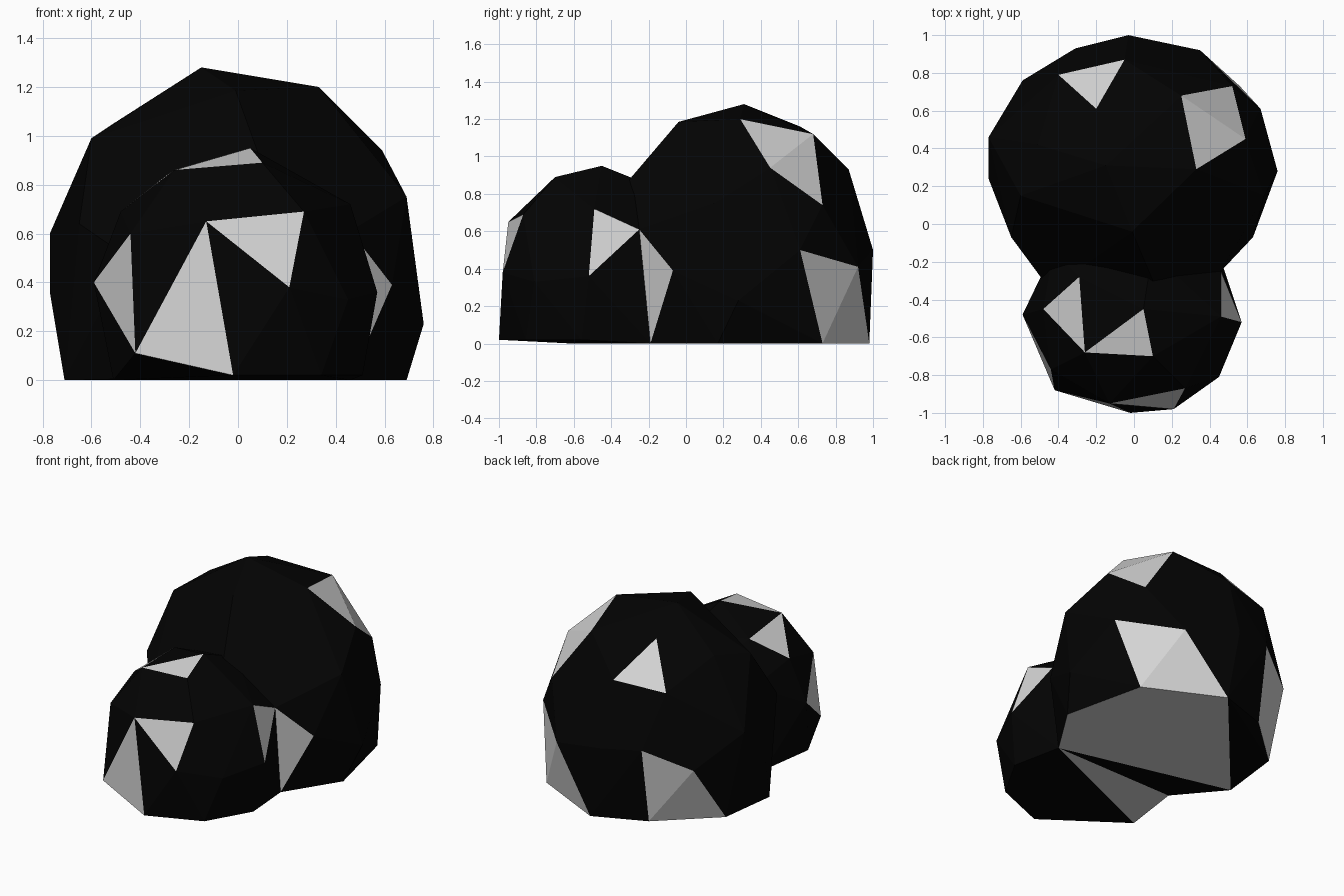
import bpy
import bmesh
from mathutils import Vector, Matrix

default_cube = bpy.data.objects.get("Cube")
if default_cube:
    bpy.data.objects.remove(default_cube, do_unlink=True)


def make_material(name, value):
    material = bpy.data.materials.new(name)
    material.use_nodes = True
    colour = (value, value, value, 1)
    material.diffuse_color = colour
    shader = material.node_tree.nodes["Principled BSDF"]
    shader.inputs["Base Color"].default_value = colour
    shader.inputs["Roughness"].default_value = 1
    return material


black_stone = make_material("black stone", .001)
grey_facet = make_material("grey facet", .66)


def sphere_points(center, radius):
    """Corner points of a low-poly ball."""
    ball = bmesh.new()
    bmesh.ops.create_icosphere(ball, subdivisions=2, radius=radius,
                               matrix=Matrix.Translation(center))
    points = [v.co.copy() for v in ball.verts]
    ball.free()
    return points


def build_boulder(name, center, radius, facets, corners, spacing):
    """Convex boulder: chosen grey facets and corners, rounded out by a ball."""
    bm = bmesh.new()
    lookup = {}
    for point in [p for facet in facets for p in facet] + corners:
        if point not in lookup:
            lookup[point] = bm.verts.new(point)
    anchors = [Vector(p) for p in lookup]
    for point in sphere_points(center, radius):
        clear = min((point - a).length for a in anchors) > spacing
        if clear and point.z > .12:
            bm.verts.new(point)

    bmesh.ops.convex_hull(bm, input=list(bm.verts))
    groups = [{lookup[p] for p in facet} for facet in facets]
    for face in bm.faces:
        face.material_index = int(any(set(face.verts) <= g for g in groups))
        face.smooth = False
    loose = [v for v in bm.verts if not v.link_faces]
    bmesh.ops.delete(bm, geom=loose, context='VERTS')
    bmesh.ops.recalc_face_normals(bm, faces=list(bm.faces))

    mesh = bpy.data.meshes.new(name)
    bm.to_mesh(mesh)
    bm.free()
    mesh.materials.append(black_stone)
    mesh.materials.append(grey_facet)
    boulder = bpy.data.objects.new(name, mesh)
    bpy.context.collection.objects.link(boulder)
    return boulder


# Corners where the two boulders meet
seam_top = (.46, -.25, .61)
seam_foot = (.46, -.19, 0)
seam_left = (-.46, -.21, .005)

# Large rear boulder
back_foot = (.05, .98, 0)
left_foot = (.56, .73, 0)
large_facets = [
    [(.33, .29, 1.2), (.25, .68, 1.12), (.52, .73, .74), (.59, .45, .94)],
    [(-.4, .79, .9), (-.05, .87, .93), (-.2, .61, 1.16)],
    [(-.31, .85, .01), (-.67, .52, .01), (-.31, .93, .53), (-.59, .76, .4)],
    [(.67, .61, .5), (.35, .92, .41), back_foot, left_foot],
    [seam_top, (.63, -.07, .39), seam_foot],
    [left_foot, back_foot, (-.71, .1, 0), seam_foot, (.69, .17, 0)],
]
large_corners = [
    seam_left, (-.15, .31, 1.28), (-.01, -.04, 1.185), (-.6, .15, .99),
    (-.51, .42, 1.05), (-.77, .46, .6), (-.77, .24, .36), (-.65, -.07, .64),
    (.69, .15, .75), (.76, .28, .23), (-.03, 1, .5), (.1, -.3, .88),
]
build_boulder("large_boulder", Vector((0, .27, .5)), .76,
              large_facets, large_corners, .34)

# Small front boulder
crown = (-.26, -.68, .86)
brow = (-.13, -.95, .65)
chin = (-.42, -.88, .11)
small_facets = [
    [crown, (.05, -.45, .95), (.1, -.7, .89)],
    [crown, (-.48, -.45, .69), (-.29, -.28, .84)],
    [brow, (.27, -.87, .69), (.21, -.98, .38)],
    [brow, chin, (-.02, -1, .02)],
    [chin, (-.59, -.48, .4), (-.44, -.77, .6)],
    [(.46, -.49, .72), (.57, -.52, .36), seam_top],
    [seam_foot, (-.51, -.61, 0), seam_left],
]
small_corners = [(.45, -.81, .33), (.34, -.855, .02), (.51, -.56, .02)]
build_boulder("small_boulder", Vector((0, -.45, .33)), .59,
              small_facets, small_corners, .27)
